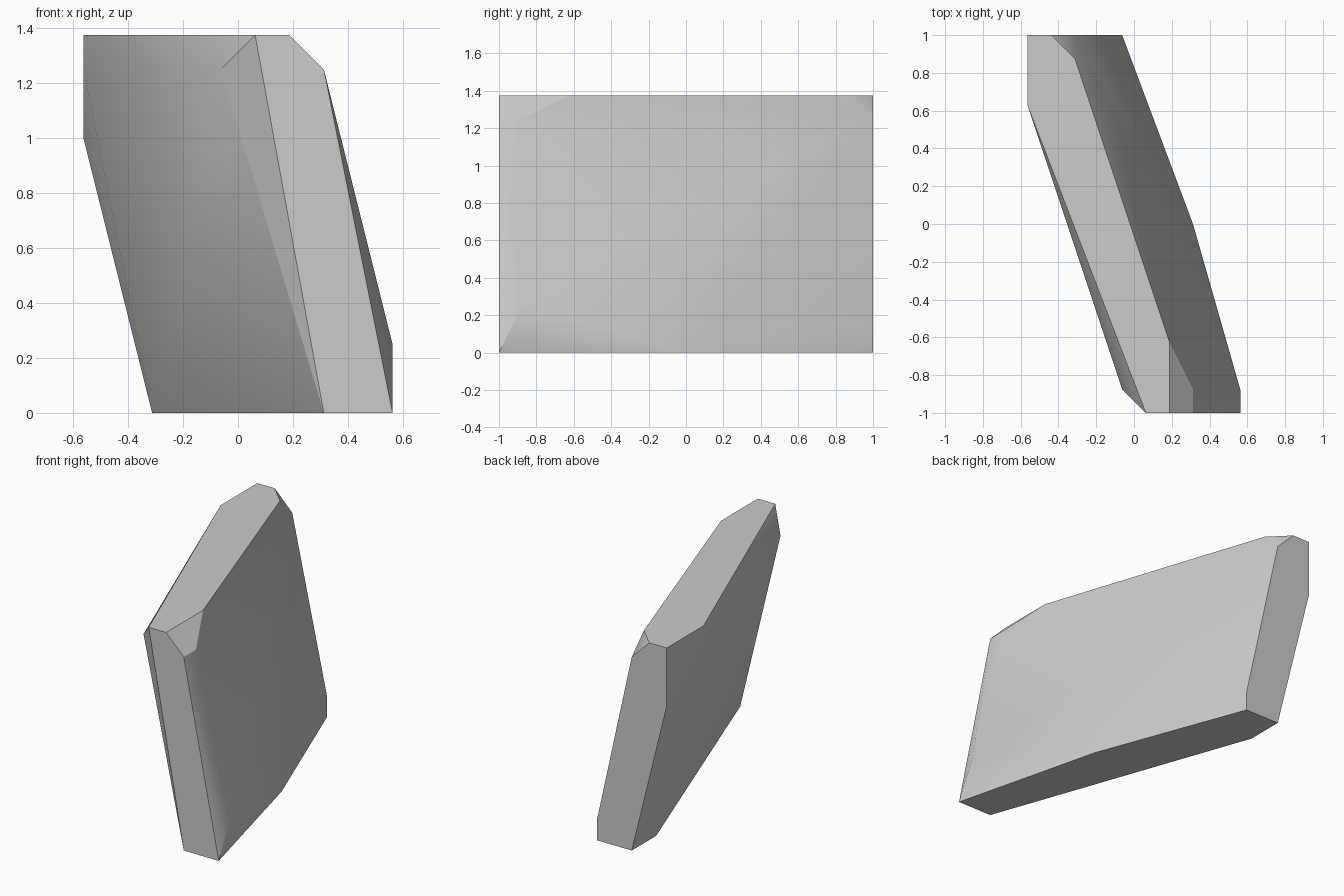
import bpy
import bmesh
import math

default_cube = bpy.data.objects.get("Cube")
if default_cube is not None:
    bpy.data.objects.remove(default_cube, do_unlink=True)

GRID_UNIT = 1 / 16


def make_material(name, colour):
    material = bpy.data.materials.new(name)
    material.use_nodes = True
    material.diffuse_color = colour
    shader = material.node_tree.nodes["Principled BSDF"]
    shader.inputs["Base Color"].default_value = colour
    return material


def make_hull(name, corners, material):
    """Wrap a faceted shell around corner points given in grid units."""
    bm = bmesh.new()
    for corner in corners:
        bm.verts.new([value * GRID_UNIT for value in corner])
    hull = bmesh.ops.convex_hull(bm, input=bm.verts[:])
    spare = [item for item in hull["geom_interior"] + hull["geom_unused"]
             if isinstance(item, bmesh.types.BMVert)]
    bmesh.ops.delete(bm, geom=list(set(spare)), context="VERTS")

    # Merge the coplanar triangles into clean flat facets
    bmesh.ops.dissolve_limit(bm, angle_limit=math.radians(1),
                             verts=bm.verts[:], edges=bm.edges[:])
    bmesh.ops.recalc_face_normals(bm, faces=bm.faces[:])

    mesh = bpy.data.meshes.new(name)
    bm.to_mesh(mesh)
    bm.free()
    mesh.materials.append(material)
    obj = bpy.data.objects.new(name, mesh)
    bpy.context.collection.objects.link(obj)

    # Soften shallow creases and keep the steep ones sharp
    bpy.ops.object.select_all(action="DESELECT")
    obj.select_set(True)
    bpy.context.view_layer.objects.active = obj
    bpy.ops.object.shade_smooth_by_angle(angle=math.radians(30))
    return obj


# Flat end at the front
front_end = [(1, -16, 22), (3, -16, 22), (5, -16, 20), (9, -16, 0), (5, -16, 0)]

# Flat end at the back
back_end = [(-9, 16, 22), (-7, 16, 22), (-5, 16, 20), (-1, 16, 2),
            (-1, 16, 0), (-5, 16, 0), (-9, 16, 16)]

# Corners of the broad left face, between the two ends
left_face = [(3, -10, 22), (-5, 14, 22), (5, -14, 20), (9, -14, 4), (5, 0, 0)]

# Corners of the broad right face, between the two ends
right_face = [(-9, 10, 22), (-9, 10, 20), (-1, -14, 20), (-5, 12, 0)]

stone_grey = make_material("stone grey", (0.6, 0.6, 0.6, 1))
make_hull("leaning_stone_slab", front_end + back_end + left_face + right_face,
          stone_grey)
